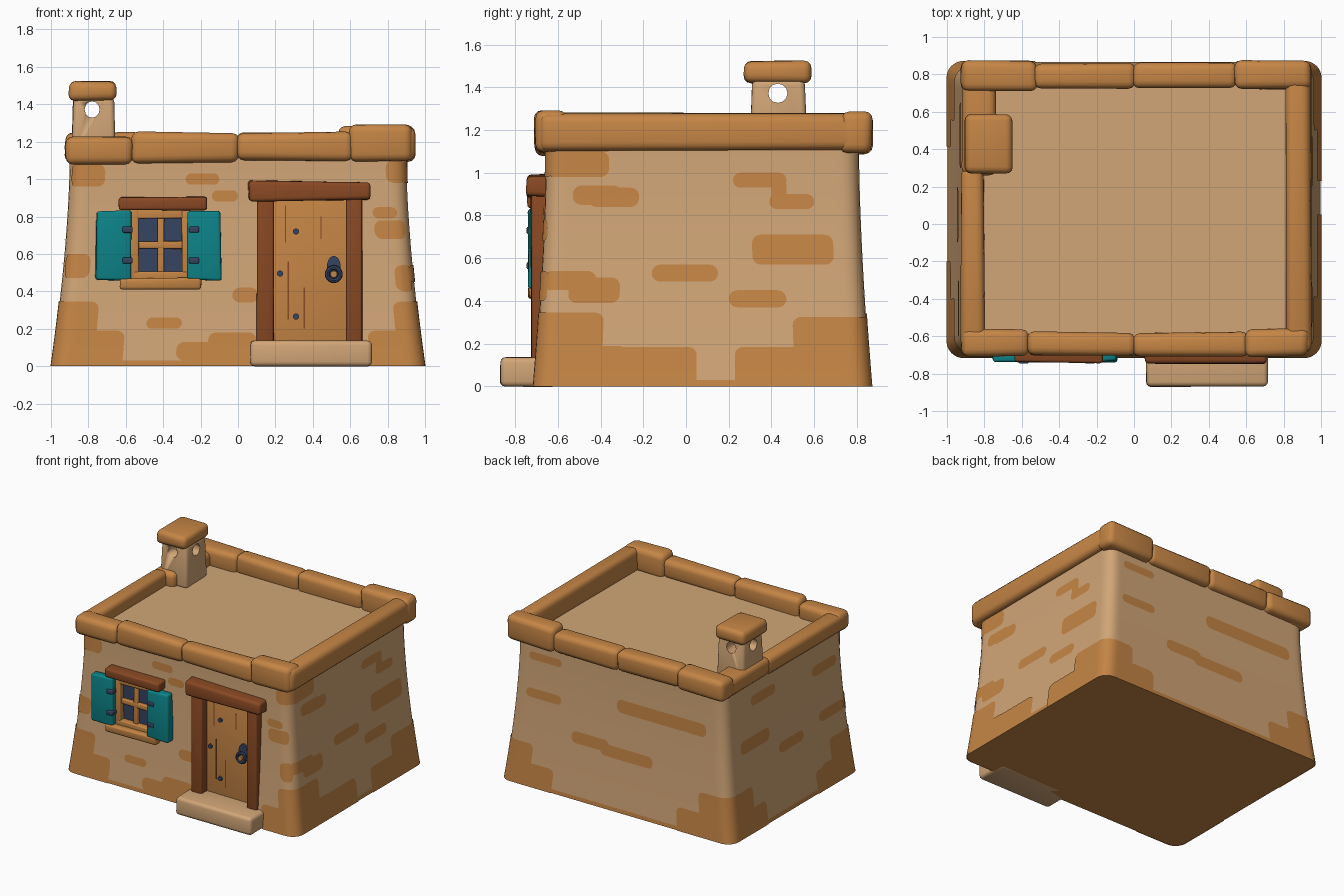
import bpy, bmesh, math, random
from mathutils import Vector, Matrix

if "Cube" in bpy.data.objects:
    bpy.data.objects.remove(bpy.data.objects["Cube"])

random.seed(4)


def material(name, rgb):
    m = bpy.data.materials.new(name)
    m.diffuse_color = (*rgb, 1)
    m.use_nodes = True
    m.node_tree.nodes["Principled BSDF"].inputs["Base Color"].default_value = m.diffuse_color
    return m


PLASTER = material("sand plaster", (0.64, 0.38, 0.185))
CLAY = material("orange clay", (0.56, 0.235, 0.06))
WOOD = material("dark red wood", (0.25, 0.066, 0.017))
TEAL = material("teal paint", (0.004, 0.23, 0.25))
BLUE = material("slate blue", (0.036, 0.058, 0.12))


def finish(name, bm, *mats, normals=True):
    if normals:
        bmesh.ops.recalc_face_normals(bm, faces=bm.faces)
    me = bpy.data.meshes.new(name)
    bm.to_mesh(me)
    bm.free()
    ob = bpy.data.objects.new(name, me)
    bpy.context.collection.objects.link(ob)
    for m in mats:
        me.materials.append(m)
    bpy.ops.object.select_all(action='DESELECT')
    ob.select_set(True)
    bpy.context.view_layer.objects.active = ob
    bpy.ops.object.shade_smooth_by_angle(angle=math.radians(40))
    return ob


def block(name, x, y, z, mat, bevel=0.012, jitter=0.004, flare=0):
    """Hand-hewn box with rounded edges; flare widens the foot."""
    bm = bmesh.new()
    bmesh.ops.create_cube(bm, size=1)
    for v in bm.verts:
        f = 1 + (flare if v.co.z < 0 else 0)
        v.co = [(r[0] + r[1]) / 2 + c * (r[1] - r[0]) * k + random.uniform(-jitter, jitter)
                for r, c, k in zip((x, y, z), v.co, (f, f, 1))]
    if bevel:
        bmesh.ops.bevel(bm, geom=bm.edges[:], offset=bevel, segments=3, profile=0.5, affect='EDGES')
    return finish(name, bm, mat)


def disc(name, loc, r, depth, mat, axis='Y', sz=1, seg=20):
    bm = bmesh.new()
    rot = Matrix.Rotation(math.pi / 2, 4, 'X' if axis == 'Y' else 'Y')
    bmesh.ops.create_cone(bm, cap_ends=True, segments=seg, radius1=r, radius2=r, depth=depth,
                          matrix=Matrix.Translation(loc) @ Matrix.Diagonal((1, 1, sz, 1)) @ rot)
    return finish(name, bm, mat)


def cut(ob, cutter):
    mod = ob.modifiers.new("cut", 'BOOLEAN')
    mod.object, mod.operation, mod.solver = cutter, 'DIFFERENCE', 'EXACT'
    bpy.context.view_layer.objects.active = ob
    bpy.ops.object.modifier_apply(modifier=mod.name)
    bpy.data.objects.remove(cutter)


# Wall surface: rounded rectangle that flares toward the ground
HX, HY, YC, R, TOP = 0.90, 0.7325, 0.0775, 0.08, 1.12
W, D = 2 * HX, 2 * HY
PERIM = 2 * (W + D)


def scales(z):
    t = max(0, 1 - z / 1.1) ** 1.6
    return 1 + 0.108 * t, 1 + 0.078 * t


def wall_point(s, z, off=0):
    s %= PERIM
    if s < W:
        p = Vector((s - HX, -HY))
    elif s < W + D:
        p = Vector((HX, s - W - HY))
    elif s < 2 * W + D:
        p = Vector((HX - (s - W - D), HY))
    else:
        p = Vector((-HX, HY - (s - 2 * W - D)))
    q = Vector((max(R - HX, min(HX - R, p.x)), max(R - HY, min(HY - R, p.y))))
    p = q + (p - q).normalized() * (R + off)
    sx, sy = scales(z)
    return p.x * sx, YC + p.y * sy, z


# Walls with roof floor and clay ground line
bm = bmesh.new()
levels = [0, 0.03] + [0.03 + (TOP - 0.03) * i / 26 for i in range(1, 27)]
N = 240
rings = [[bm.verts.new(wall_point(PERIM * i / N, z)) for i in range(N)] for z in levels]
for k in range(len(rings) - 1):
    for i in range(N):
        j = (i + 1) % N
        f = bm.faces.new((rings[k][i], rings[k][j], rings[k + 1][j], rings[k + 1][i]))
        f.material_index = 1 if k == 0 else 0
bm.faces.new(rings[0][::-1]).material_index = 1
bm.faces.new(rings[-1])
walls = finish("walls", bm, PLASTER, CLAY)
cut(walls, block("door_cutter", (0.15, 0.62), (-0.9, -0.62), (0.08, 0.92), PLASTER, 0, 0))
cut(walls, block("window_cutter", (-0.55, -0.28), (-0.9, -0.61), (0.46, 0.85), PLASTER, 0, 0))

# Exposed clay brick patches, laid as thin sheets on the walls
patches = bmesh.new()


def patch(a, b, z0, z1):
    r = min(0.04, (b - a) / 2.01, (z1 - z0) / 2.01)
    ends = [r * (1 - math.cos(i * math.pi / 12)) for i in range(7)]
    n = max(1, int((b - a - 2 * r) / 0.02))
    ds = ends + [r + (b - a - 2 * r) * i / n for i in range(1, n)] + [b - a - e for e in ends[::-1]]
    rows = max(2, int((z1 - z0) / 0.04))
    cols = []
    for d in ds:
        e = min(d, b - a - d)
        h = r - math.sqrt(max(0, r * r - (r - e) ** 2)) if e < r else 0
        lo, hi = max(0, z0 + h), z1 - h
        cols.append([patches.verts.new(wall_point(a + d, lo + (hi - lo) * k / rows, 0.005))
                     for k in range(rows + 1)])
    for c, e in zip(cols, cols[1:]):
        for k in range(rows):
            patches.faces.new((c[k], e[k], e[k + 1], c[k + 1]))


def side_patches(start, centre, sign, axis, items):
    for a, b, z0, z1 in items:
        k = scales((z0 + z1) / 2)[axis]
        ends = sorted(start + sign * (u - centre) / k for u in (a, b))
        patch(*ends, z0, z1)


side_patches(HX, 0, 1, 0, [
    (-0.92, -0.71, 0.96, 1.08), (-0.28, -0.1, 0.97, 1.03), (-0.14, 0, 0.88, 0.94),
    (0.79, 0.92, 0.98, 1.1), (0.72, 0.85, 0.79, 0.85), (0.73, 0.91, 0.68, 0.78),
    (0.84, 0.96, 0.4, 0.54), (-0.96, -0.79, 0.47, 0.6), (-0.03, 0.11, 0.34, 0.42),
    (-0.49, -0.3, 0.2, 0.26), (-0.33, -0.02, 0.03, 0.13), (-0.16, 0.1, 0.02, 0.18)])
side_patches(W + HY, YC, 1, 1, [
    (-0.67, -0.36, 0.98, 1.1), (-0.53, -0.3, 0.85, 0.94), (-0.46, -0.22, 0.84, 0.93),
    (0.22, 0.47, 0.93, 1.0), (0.39, 0.6, 0.83, 0.9), (0.4, 0.47, 0.85, 0.98),
    (0.31, 0.69, 0.57, 0.71), (-0.16, 0.15, 0.49, 0.57), (0.2, 0.47, 0.37, 0.45),
    (-0.68, -0.42, 0.45, 0.54), (-0.55, -0.31, 0.39, 0.51),
    (-0.45, 0.05, -0.1, 0.185), (0.23, 0.6, -0.1, 0.185)])
side_patches(W + D + HX, 0, -1, 0, [
    (0.5, 0.78, 0.97, 1.03), (0.5, 0.8, 0.68, 0.75), (-0.75, 0.02, 0.76, 0.86),
    (0.08, 0.4, 0.43, 0.52), (-0.3, 0.15, 0.4, 0.49)])
side_patches(2 * W + D + HY, YC, -1, 1, [
    (-0.55, -0.25, 0.86, 0.94), (0.2, 0.5, 0.92, 1.0), (-0.6, -0.3, 0.5, 0.58),
    (0.3, 0.65, 0.6, 0.7), (-0.1, 0.2, 0.45, 0.53), (-0.45, -0.2, -0.1, 0.17)])
# Corner footings: (corner position, reach before, reach after, height)
for s, a, b, h in ((PERIM, 0.28, 0.2, 0.345), (PERIM, 0.4, 0.34, 0.19), (W, 0.12, 0.29, 0.345),
                   (W, 0.26, 0.4, 0.19), (W + D, 0.33, 0.22, 0.325), (W + D, 0.4, 0.4, 0.18),
                   (2 * W + D, 0.24, 0.28, 0.34), (2 * W + D, 0.42, 0.42, 0.18)):
    patch(s - a, s + b, -0.1, h)
finish("brick_patches", patches, CLAY, normals=False)

# Parapet stones around the roof edge
for i, (x, y, z) in enumerate((
        ((-0.92, -0.56), (-0.71, -0.56), (1.08, 1.23)), ((-0.57, 0.005), (-0.705, -0.58), (1.09, 1.25)),
        ((-0.005, 0.615), (-0.705, -0.58), (1.1, 1.25)), ((0.595, 0.935), (-0.71, -0.56), (1.1, 1.29)),
        ((0.81, 0.945), (-0.69, 0.83), (1.105, 1.28)), ((0.54, 0.945), (0.72, 0.87), (1.09, 1.285)),
        ((-0.005, 0.555), (0.725, 0.86), (1.09, 1.25)), ((-0.535, 0.005), (0.725, 0.86), (1.09, 1.25)),
        ((-0.925, -0.52), (0.71, 0.87), (1.09, 1.25)), ((-0.925, -0.8), (-0.66, 0.3), (1.08, 1.22)),
        ((-0.92, -0.74), (0.26, 0.84), (1.08, 1.22)))):
    block(f"parapet_stone_{i + 1}", x, y, z, CLAY, 0.04, 0.007)

# Chimney with smoke holes and cap
chimney = block("chimney", (-0.88, -0.665), (0.31, 0.555), (1.11, 1.44), PLASTER, 0.025, 0.003, 0.1)
cut(chimney, disc("hole_cutter", (-0.78, 0.43, 1.372), 0.04, 0.8, PLASTER, 'Y', 1.1, 12))
cut(chimney, disc("hole_cutter", (-0.78, 0.43, 1.372), 0.045, 0.8, PLASTER, 'X', 1, 12))
block("chimney_cap", (-0.905, -0.648), (0.27, 0.59), (1.42, 1.522), CLAY, 0.035)

# Door, frame and step
block("door_panel", (0.16, 0.6), (-0.655, -0.6), (0.1, 0.9), CLAY, 0.006, 0)
for side, x in (("left", (0.1, 0.19)), ("right", (0.58, 0.665))):
    block(f"door_post_{side}", x, (-0.725, -0.61), (0.1, 0.91), WOOD, 0.012)
block("door_lintel", (0.055, 0.705), (-0.745, -0.61), (0.885, 0.99), WOOD, 0.02, 0.008)
block("door_step", (0.065, 0.715), (-0.87, -0.6), (0, 0.135), PLASTER, 0.025, 0.003)
for i, (x, z0, z1) in enumerate(((0.265, 0.25, 0.56), (0.35, 0.2, 0.42), (0.25, 0.66, 0.86), (0.44, 0.68, 0.8))):
    block(f"door_crack_{i + 1}", (x, x + 0.007), (-0.658, -0.652), (z0, z1), WOOD, 0, 0)
for i, (x, z) in enumerate(((0.31, 0.72), (0.225, 0.495), (0.31, 0.265))):
    disc(f"door_stud_{i + 1}", (x, -0.66, z), 0.016, 0.02, BLUE)
disc("handle_plate", (0.512, -0.66, 0.53), 0.037, 0.025, BLUE, sz=1.6)
bm = bmesh.new()
ring = [[bm.verts.new((0.512 + (0.035 + 0.013 * math.cos(b)) * math.cos(a), -0.69 + 0.013 * math.sin(b),
                       0.492 + (0.035 + 0.013 * math.cos(b)) * math.sin(a)))
         for b in (k * math.tau / 8 for k in range(8))] for a in (k * math.tau / 20 for k in range(20))]
for i in range(20):
    for k in range(8):
        n, m = (i + 1) % 20, (k + 1) % 8
        bm.faces.new((ring[i][k], ring[n][k], ring[n][m], ring[i][m]))
finish("handle_ring", bm, BLUE)
disc("handle_knob", (0.512, -0.685, 0.492), 0.018, 0.04, CLAY)

# Window: glass, frame, bars, lintel, sill
block("window_glass", (-0.55, -0.28), (-0.65, -0.6), (0.46, 0.85), BLUE, 0, 0)
for name, x, z in (("frame_left", (-0.575, -0.53), (0.46, 0.84)), ("frame_right", (-0.3, -0.255), (0.46, 0.84)),
                   ("frame_top", (-0.56, -0.27), (0.79, 0.84)), ("frame_bottom", (-0.56, -0.27), (0.455, 0.505)),
                   ("bar_upright", (-0.43, -0.395), (0.48, 0.82)), ("bar_cross", (-0.55, -0.28), (0.63, 0.668))):
    y = -0.675 if "bar" in name else -0.695
    block(f"window_{name}", x, (y, -0.62), z, CLAY, 0.008, 0.003)
block("window_lintel", (-0.635, -0.17), (-0.74, -0.62), (0.835, 0.905), WOOD, 0.015, 0.006)
block("window_sill", (-0.63, -0.2), (-0.735, -0.62), (0.41, 0.47), CLAY, 0.015, 0.006)

# Shutters and hinges
for side, x, hx in (("left", (-0.76, -0.57), -0.59), ("right", (-0.268, -0.09), -0.235)):
    block(f"shutter_{side}", x, (-0.735, -0.665), (0.46, 0.83), TEAL, 0.014, 0.007)
    for i, z in enumerate((0.73, 0.565)):
        block(f"hinge_{side}_{i + 1}", (hx - 0.027, hx + 0.027), (-0.746, -0.68), (z - 0.017, z + 0.017), BLUE, 0.008, 0)
